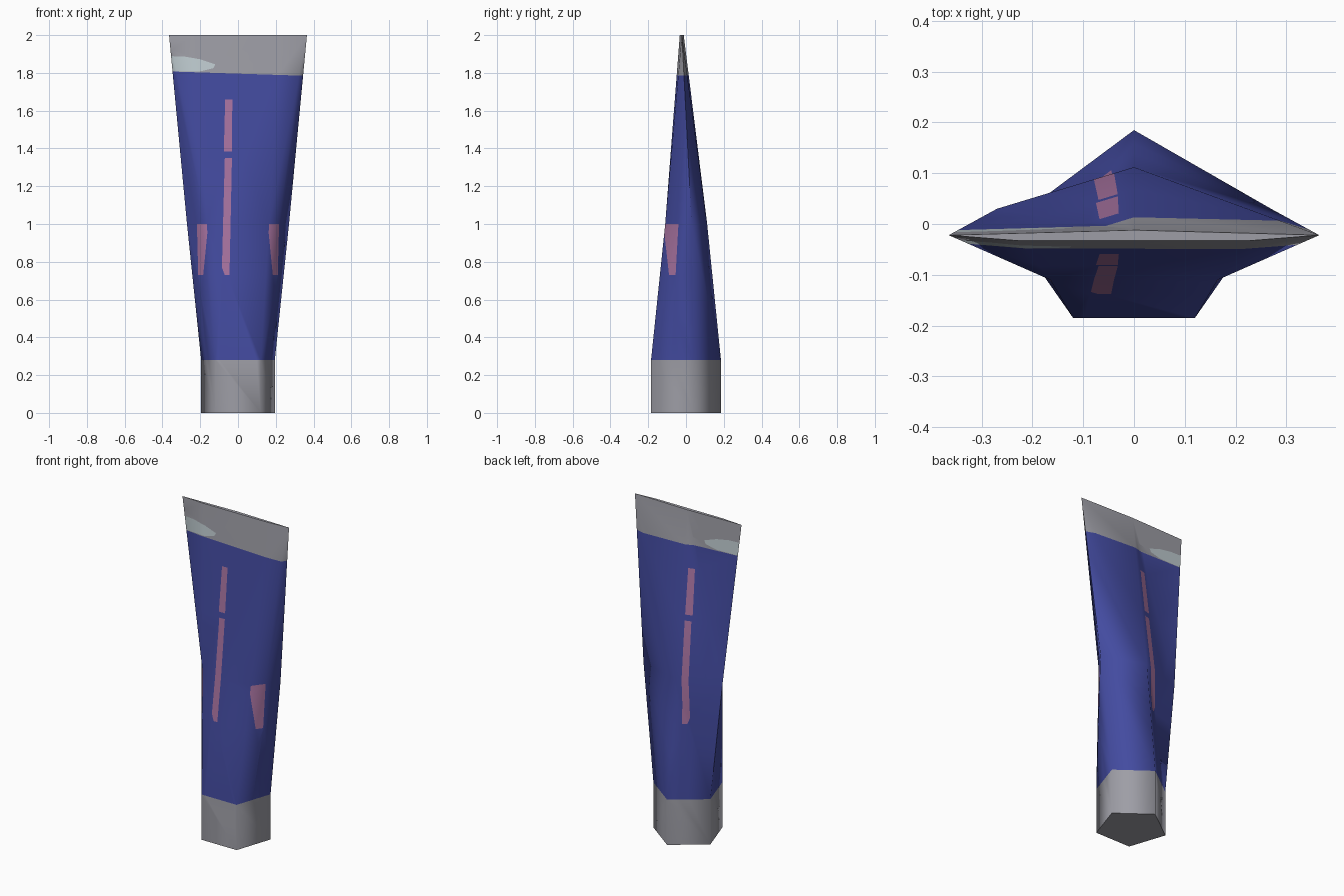
import bpy
import bmesh
from mathutils import Vector

cube = bpy.data.objects.get("Cube")
if cube:
    bpy.data.objects.remove(cube, do_unlink=True)


def make_material(name, rgb):
    mat = bpy.data.materials.new(name)
    mat.use_nodes = True
    mat.diffuse_color = (*rgb, 1)
    mat.node_tree.nodes["Principled BSDF"].inputs["Base Color"].default_value = (*rgb, 1)
    return mat


GREY, BLUE, PINK, PALE = range(4)
materials = [
    make_material("grey", (0.34, 0.34, 0.38)),
    make_material("blue", (0.056, 0.07, 0.35)),
    make_material("dusty pink", (0.40, 0.175, 0.36)),
    make_material("pale grey", (0.52, 0.60, 0.63)),
]

# Five-sided cross-sections: height, then back ridge, side and front corners
SECTIONS = [
    (0.00, 0.185, (0.195, 0.04), (0.12, -0.185)),
    (0.28, 0.185, (0.195, 0.04), (0.12, -0.185)),
    (1.00, 0.112, (0.27, 0.03), (0.165, -0.11)),
    (2.00, -0.012, (0.365, -0.022), (0.226, -0.033)),
]

bm = bmesh.new()
rings = []
for z, back, side, front in SECTIONS:
    outline = [(0, back), (-side[0], side[1]), (-front[0], front[1]), front, side]
    rings.append([bm.verts.new((x, y, z)) for x, y in outline])

# Walls, split into triangles, and both end caps
for low, high in zip(rings, rings[1:]):
    for i in range(5):
        j = (i + 1) % 5
        if low is rings[0]:
            bm.faces.new((low[i], low[j], high[j], high[i]))
        elif i == 3:
            bm.faces.new((low[i], low[j], high[j]))
            bm.faces.new((low[i], high[j], high[i]))
        else:
            bm.faces.new((low[i], low[j], high[i]))
            bm.faces.new((low[j], high[j], high[i]))
bm.faces.new(rings[0][::-1])
bm.faces.new(rings[-1])
bm.normal_update()


def paint(polygon, axis, material, allowed=lambda f: True):
    """Cut a convex counter-clockwise outline (axis, z) into the walls and colour it."""
    lows = [min(p[k] for p in polygon) for k in (0, 1)]
    highs = [max(p[k] for p in polygon) for k in (0, 1)]

    def near(f):
        for k, c in enumerate((axis, 2)):
            values = [v.co[c] for v in f.verts]
            if max(values) < lows[k] or min(values) > highs[k]:
                return False
        return abs(f.normal.z) < 0.9 and allowed(f)

    planes = []
    for (a, z0), (b, z1) in zip(polygon, polygon[1:] + polygon[:1]):
        point, normal = Vector((0, 0, z0)), Vector((0, 0, a - b))
        point[axis], normal[axis] = a, z1 - z0
        planes.append((point, normal))
        faces = [f for f in bm.faces if near(f)]
        geom = set(faces)
        for f in faces:
            geom.update(f.edges)
            geom.update(f.verts)
        bmesh.ops.bisect_plane(bm, geom=list(geom), dist=0.00001,
                               plane_co=point, plane_no=normal)
        bm.normal_update()
    for f in bm.faces:
        middle = f.calc_center_median()
        if near(f) and all((middle - p).dot(n) < 0 for p, n in planes):
            f.material_index = material


# Blue body between the grey collar and the grey crimped end
paint([(-0.5, 0.28), (0.5, 0.28), (0.5, 1.78), (-0.5, 1.812)], 0, BLUE)

# Broken stripe on front and back
paint([(-0.085, 0.77), (-0.07, 0.73), (-0.045, 0.73), (-0.032, 1.35), (-0.07, 1.35)], 0, PINK)
paint([(-0.075, 1.385), (-0.032, 1.385), (-0.03, 1.66), (-0.068, 1.66)], 0, PINK)

# Tapered patches low on both sides
for sign in (-1, 1):
    paint([(-0.09, 0.73), (-0.055, 0.73), (-0.04, 1.0), (-0.12, 1.0)], 1, PINK,
          lambda f: f.normal.x * sign > 0.35 and f.normal.y < 0.1)

# Pale mark on the crimped end
paint([(-0.4, 1.809), (-0.2, 1.808), (-0.13, 1.825), (-0.12, 1.845),
       (-0.2, 1.872), (-0.28, 1.886), (-0.4, 1.89)], 0, PALE)

mesh = bpy.data.meshes.new("tube_body")
bm.to_mesh(mesh)
bm.free()
for mat in materials:
    mesh.materials.append(mat)
tube = bpy.data.objects.new("tube_body", mesh)
bpy.context.collection.objects.link(tube)

# Soft corners along the body, crisp end caps and side creases
bpy.ops.object.select_all(action="DESELECT")
tube.select_set(True)
bpy.context.view_layer.objects.active = tube
bpy.ops.object.shade_smooth_by_angle(angle=1.4)
